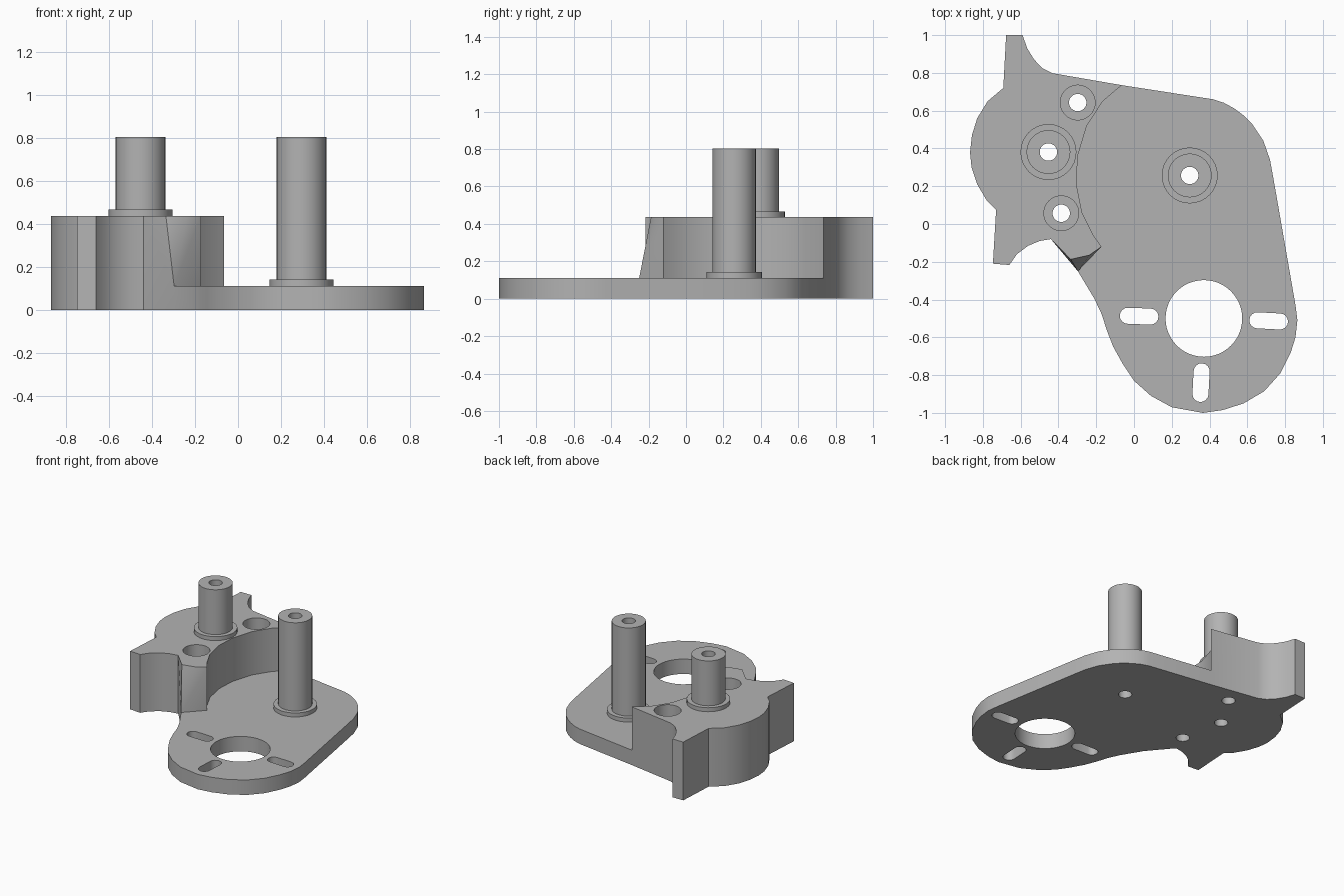
import bpy, bmesh, math
from mathutils import Matrix, Vector

if "Cube" in bpy.data.objects:
    bpy.data.objects.remove(bpy.data.objects["Cube"])

Z_PLATE, Z_BLOCK, BORE = 0.112, 0.437, 0.046

metal = bpy.data.materials.new("grey metal")
metal.diffuse_color = (0.45, 0.45, 0.45, 1)
metal.use_nodes = True
metal.node_tree.nodes["Principled BSDF"].inputs["Base Color"].default_value = metal.diffuse_color


def finish(bm, name, smooth=True):
    bmesh.ops.recalc_face_normals(bm, faces=bm.faces)
    me = bpy.data.meshes.new(name)
    bm.to_mesh(me)
    bm.free()
    me.materials.append(metal)
    ob = bpy.data.objects.new(name, me)
    bpy.context.collection.objects.link(ob)
    if smooth:
        shade(ob)
    return ob


def shade(ob):
    bpy.ops.object.select_all(action='DESELECT')
    ob.select_set(True)
    bpy.context.view_layer.objects.active = ob
    bpy.ops.object.shade_smooth_by_angle(angle=math.radians(30))


def prism(name, pts, z0, z1):
    bm = bmesh.new()
    lo = [bm.verts.new((x, y, z0)) for x, y in pts]
    hi = [bm.verts.new((x, y, z1)) for x, y in pts]
    bm.faces.new(lo)
    bm.faces.new(hi)
    n = len(pts)
    for i in range(n):
        j = (i + 1) % n
        bm.faces.new((lo[i], lo[j], hi[j], hi[i]))
    return finish(bm, name, False)


def circle(x, y, r, n=40):
    return [(x + r * math.cos(2 * math.pi * i / n), y + r * math.sin(2 * math.pi * i / n))
            for i in range(n)]


def slot(x, y, length, width, deg):
    # rounded slot outline, turned by deg
    r, pts = width / 2, []
    for side in (0, 1):
        for i in range(9):
            a = math.pi * (side + i / 8) - math.pi / 2
            pts.append(((length / 2 - r) * (1 - 2 * side) + r * math.cos(a), r * math.sin(a)))
    t = math.radians(deg)
    return [(x + u * math.cos(t) - v * math.sin(t), y + u * math.sin(t) + v * math.cos(t))
            for u, v in pts]


# outline of the thin plate, from the rear junction clockwise to the front notch
right = [(-0.065, 0.735), (0.42, 0.66), (0.475, 0.642), (0.53, 0.612), (0.58, 0.575), (0.625, 0.53),
         (0.685, 0.44), (0.72, 0.34), (0.74, 0.23), (0.855, -0.43), (0.865, -0.51), (0.855, -0.60),
         (0.83, -0.68), (0.775, -0.79), (0.69, -0.885), (0.58, -0.95), (0.47, -0.985), (0.365, -1.0),
         (0.20, -0.97), (0.09, -0.91), (0.0, -0.83), (-0.06, -0.74), (-0.11, -0.65), (-0.145, -0.56),
         (-0.17, -0.48), (-0.21, -0.395), (-0.297, -0.25)]
# outline of the tall block, from the notch round to the rear junction
left = [(-0.44, -0.08), (-0.50, -0.09), (-0.56, -0.115), (-0.62, -0.16), (-0.66, -0.217),
        (-0.747, -0.21), (-0.73, 0.075), (-0.78, 0.125), (-0.83, 0.21), (-0.86, 0.30), (-0.868, 0.38),
        (-0.858, 0.47), (-0.83, 0.56), (-0.775, 0.65), (-0.692, 0.72), (-0.677, 1.0), (-0.59, 1.0),
        (-0.565, 0.93), (-0.53, 0.872), (-0.485, 0.825), (-0.43, 0.798)]
# inner curved wall of the block
curve = [(-0.172, -0.12), (-0.215, -0.06), (-0.275, 0.06), (-0.305, 0.21), (-0.298, 0.36),
         (-0.25, 0.52), (-0.165, 0.65)]

# plate and block as one closed body
bm = bmesh.new()
ring = lambda pts, z: [bm.verts.new((x, y, z)) for x, y in pts]
r0, r1 = ring(right, 0), ring(right, Z_PLATE)
l0, l2 = ring(left, 0), ring(left, Z_BLOCK)
c1, c2 = ring(curve, Z_PLATE), ring(curve, Z_BLOCK)
p2, b2, n2 = ring([right[0], (-0.237, -0.165), (-0.335, -0.187)], Z_BLOCK)
bm.faces.new(r0 + l0)
bm.faces.new(r1 + c1)
bm.faces.new([n2] + l2 + [p2] + c2[::-1] + [b2])
for i in range(len(right) - 1):
    bm.faces.new((r0[i], r0[i + 1], r1[i + 1], r1[i]))
for i in range(len(left) - 1):
    bm.faces.new((l0[i], l0[i + 1], l2[i + 1], l2[i]))
for i in range(len(curve) - 1):
    bm.faces.new((c1[i], c1[i + 1], c2[i + 1], c2[i]))
bm.faces.new((c1[-1], r1[0], p2, c2[-1]))
bm.faces.new((l0[-1], r0[0], r1[0], p2, l2[-1]))
# sloping notch faces
e0, e1 = r0[-1], r1[-1]
for f in ((e0, l0[0], e1), (l0[0], l2[0], e1), (l2[0], n2, e1), (n2, b2, e1),
          (b2, c2[0], e1), (c2[0], c1[0], e1)):
    bm.faces.new(f)
body = finish(bm, "mounting_plate", False)

# holes, counterbores and slots
screws = [(-0.298, 0.643), (-0.385, 0.057)]
posts = [(-0.453, 0.381, Z_BLOCK), (0.295, 0.257, Z_PLATE)]
cuts = [(circle(0.37, -0.5, 0.203, 48), -0.1, 0.3)]
cuts += [(circle(x, y, 0.092), 0.15, 0.6) for x, y in screws]
cuts += [(circle(p[0], p[1], BORE, 32), -0.1, 0.6) for p in screws + posts]
cuts += [(slot(x, y, 0.205, 0.085, a), -0.1, 0.3)
         for x, y, a in ((0.027, -0.488, -2), (0.713, -0.513, -3), (0.355, -0.84, 87))]
for pts, z0, z1 in cuts:
    cutter = prism("hole_cutter", pts, z0, z1)
    cutter.hide_render = True
    m = body.modifiers.new("hole", 'BOOLEAN')
    m.operation, m.solver, m.object = 'DIFFERENCE', 'EXACT', cutter
    bpy.context.view_layer.objects.active = body
    bpy.ops.object.modifier_apply(modifier=m.name)
    bpy.data.objects.remove(cutter)
shade(body)

# hollow posts with a collar at the foot
for k, (x, y, z) in enumerate(posts):
    prof = [(BORE, z), (BORE, 0.803), (0.116, 0.803), (0.116, z + 0.03), (0.148, z + 0.03), (0.148, z)]
    bm = bmesh.new()
    n = 32
    rings = []
    for r, h in prof:
        rings.append([bm.verts.new((px, py, h)) for px, py in circle(x, y, r, n)])
    for a, b in zip(rings, rings[1:] + rings[:1]):
        for i in range(n):
            j = (i + 1) % n
            bm.faces.new((a[i], a[j], b[j], b[i]))
    finish(bm, ("block_post", "plate_post")[k])
